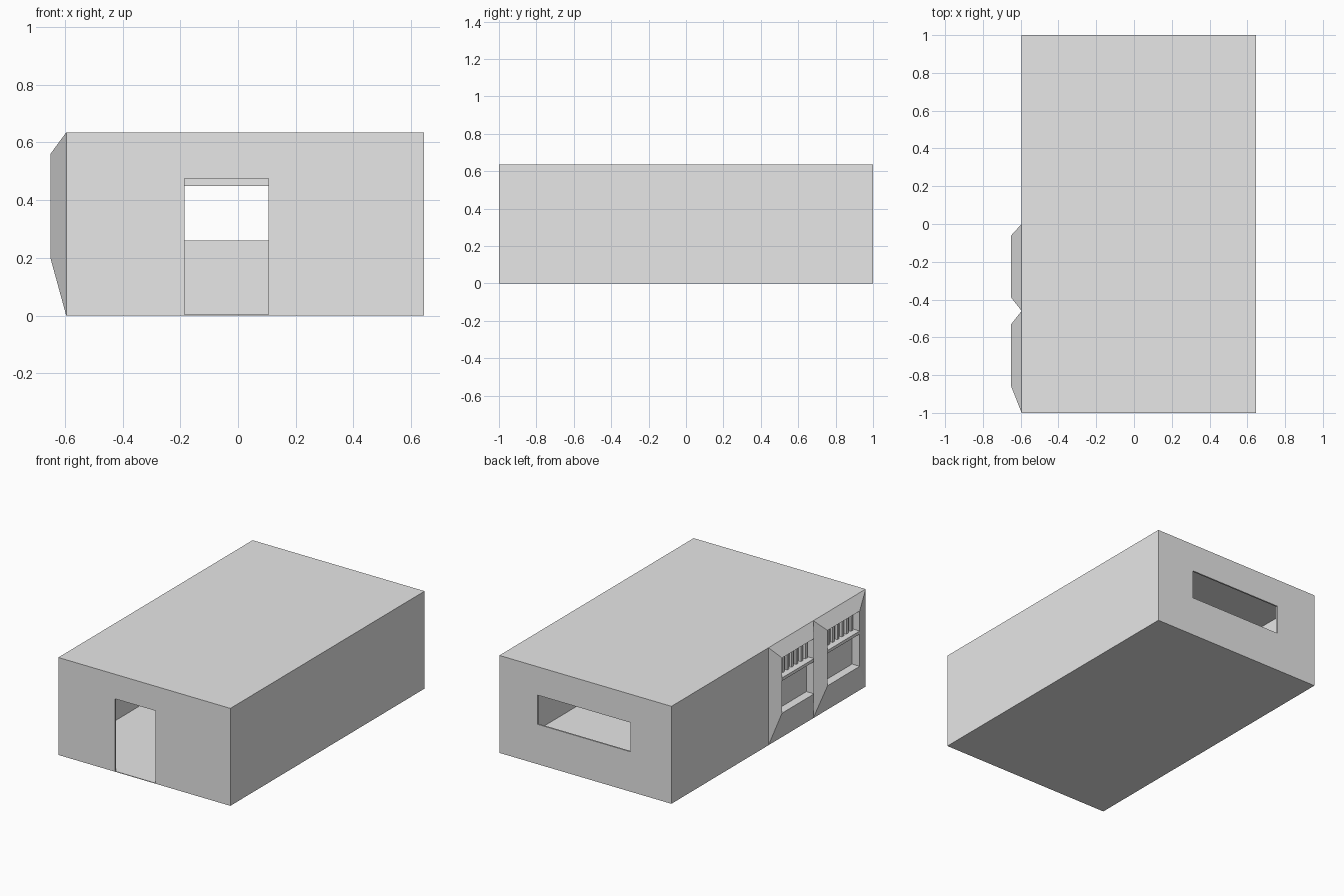
import bpy
import bmesh

default = bpy.data.objects.get("Cube")
if default:
    bpy.data.objects.remove(default, do_unlink=True)

plaster = bpy.data.materials.new("pale_grey")
plaster.use_nodes = True
GREY = (0.8, 0.8, 0.8, 1)
plaster.diffuse_color = GREY
plaster.node_tree.nodes["Principled BSDF"].inputs["Base Color"].default_value = GREY

LEFT, RIGHT, FRONT, BACK, TOP = -0.595, 0.645, -1.0, 1.0, 0.635
WALL = 0.006
BAY_X = -0.65


def finish(name, bm):
    mesh = bpy.data.meshes.new(name)
    bm.to_mesh(mesh)
    bm.free()
    mesh.materials.append(plaster)
    obj = bpy.data.objects.new(name, mesh)
    bpy.context.collection.objects.link(obj)
    return obj


def add_box(bm, x, y, z):
    """Add a box given its (low, high) span along each axis."""
    verts = bmesh.ops.create_cube(bm, size=1)["verts"]
    for v in verts:
        for axis, (low, high) in enumerate((x, y, z)):
            v.co[axis] = high if v.co[axis] > 0 else low


def box(name, x, y, z):
    bm = bmesh.new()
    add_box(bm, x, y, z)
    return finish(name, bm)


def cut(obj, x, y, z):
    """Subtract a box from an object."""
    cutter = box("cutter", x, y, z)
    cutter.hide_render = True
    mod = obj.modifiers.new("cut", "BOOLEAN")
    mod.operation = "DIFFERENCE"
    mod.solver = "EXACT"
    mod.object = cutter
    bpy.context.view_layer.objects.active = obj
    bpy.ops.object.modifier_apply(modifier=mod.name)
    bpy.data.objects.remove(cutter, do_unlink=True)


# Hollow room with a doorway in front and a wide window at the back
room = box("room_shell", (LEFT, RIGHT), (FRONT, BACK), (0, TOP))
cut(room, (LEFT + WALL, RIGHT - WALL), (FRONT + WALL, BACK - 0.01), (0.004, TOP - WALL))
cut(room, (-0.185, 0.105), (FRONT - 0.1, FRONT + 0.1), (0.004, 0.475))
cut(room, (-0.30, 0.37), (BACK - 0.1, BACK + 0.1), (0.26, 0.45))


def ring(bm, x, y, z):
    (y0, y1), (z0, z1) = y, z
    return [bm.verts.new((x, *p)) for p in ((y1, z0), (y0, z0), (y0, z1), (y1, z1))]


def window_bay(name, root_y, open_y):
    """Splayed surround with a deep recess, a crossbar and an upper grille."""
    open_z = (0.2, 0.56)
    bm = bmesh.new()
    rings = [ring(bm, LEFT, root_y, (0, TOP)),
             ring(bm, BAY_X, open_y, open_z),
             ring(bm, LEFT, open_y, open_z)]
    for a, b in zip(rings, rings[1:]):
        for i in range(4):
            j = (i + 1) % 4
            bm.faces.new((a[i], a[j], b[j], b[i]))
    finish(name + "_surround", bm)

    box(name + "_crossbar", (BAY_X, LEFT), open_y, (0.41, 0.43))

    bm = bmesh.new()
    count = 7
    step = (open_y[1] - open_y[0]) / count
    for i in range(count):
        y = open_y[0] + step * (i + 0.5)
        add_box(bm, (LEFT - 0.016, LEFT), (y - 0.01, y + 0.01), (0.43, open_z[1]))
    finish(name + "_grille", bm)


# Two projecting windows on the right-hand wall
window_bay("front_window", (-1.0, -0.46), (-0.86, -0.53))
window_bay("middle_window", (-0.46, 0.0), (-0.39, -0.06))
